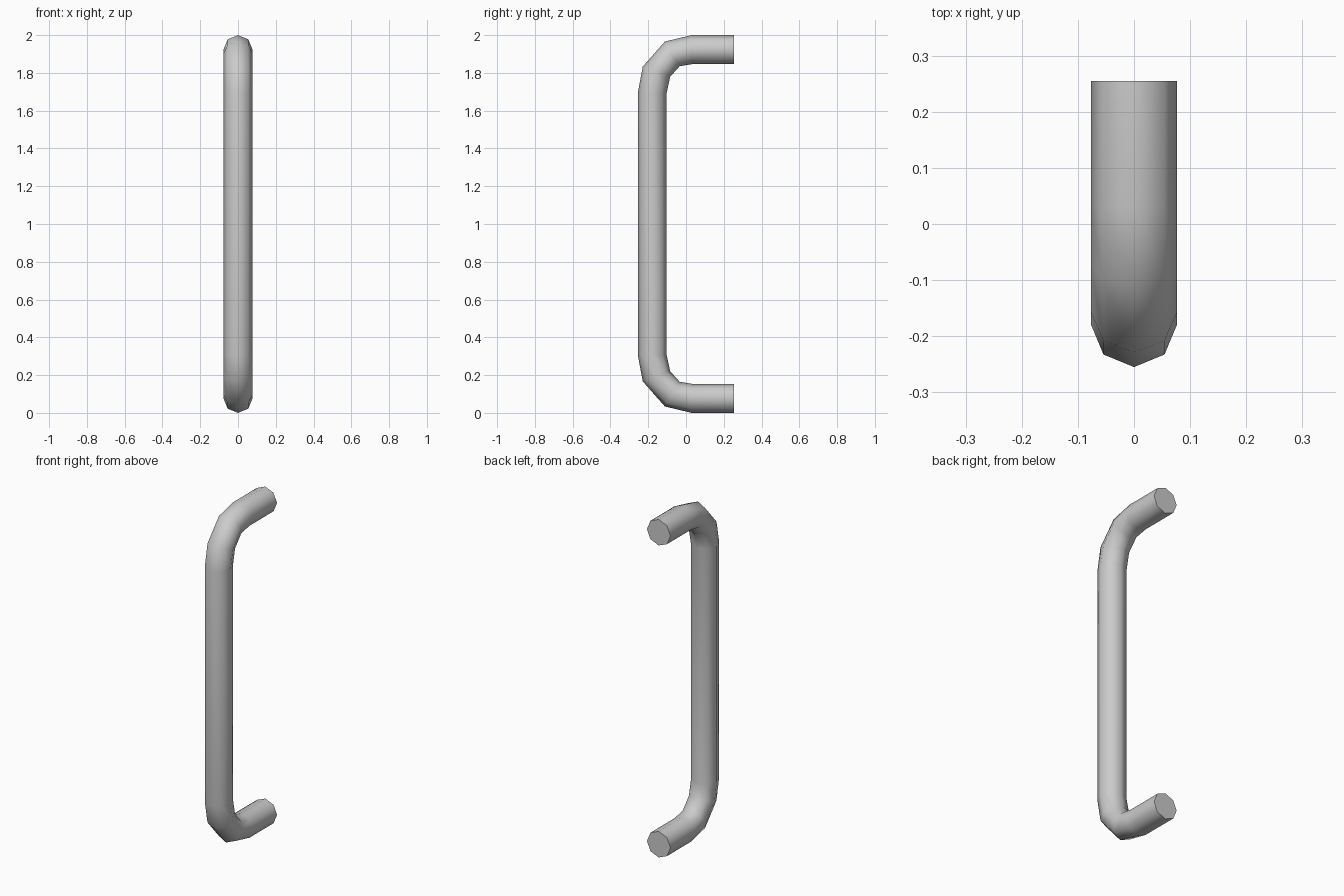
import bpy, bmesh, math
from mathutils import Vector

if "Cube" in bpy.data.objects:
    bpy.data.objects.remove(bpy.data.objects["Cube"])

SIDES, RX = 8, 0.077

# Upper half of the bend: (outer y, outer z, inner y, inner z) for each ring
half = [
    (0.255, 2.0, 0.255, 1.846),
    (0.03, 2.0, 0.03, 1.846),
    (-0.112, 1.966, -0.034, 1.835),
    (-0.229, 1.833, -0.084, 1.779),
    (-0.255, 1.695, -0.102, 1.695),
]
# Lower half is mirrored about z = 1
rings = half + [(a, 2 - b, c, 2 - d) for a, b, c, d in reversed(half)]

bm = bmesh.new()
loops = []
for oy, oz, iy, iz in rings:
    outer, inner = Vector((0, oy, oz)), Vector((0, iy, iz))
    mid, arm = (outer + inner) / 2, (outer - inner) / 2
    loop = []
    for k in range(SIDES):
        a = 2 * math.pi * k / SIDES
        loop.append(bm.verts.new(mid + arm * math.cos(a) + Vector((RX * math.sin(a), 0, 0))))
    loops.append(loop)

# Tube walls and flat end caps
for a, b in zip(loops, loops[1:]):
    for k in range(SIDES):
        n = (k + 1) % SIDES
        bm.faces.new((a[k], a[n], b[n], b[k]))
bm.faces.new(loops[0])
bm.faces.new(loops[-1])
bmesh.ops.recalc_face_normals(bm, faces=bm.faces)

mesh = bpy.data.meshes.new("pull_handle")
bm.to_mesh(mesh)
bm.free()
handle = bpy.data.objects.new("pull_handle", mesh)
bpy.context.collection.objects.link(handle)

# Smooth tube, sharp caps
bpy.context.view_layer.objects.active = handle
handle.select_set(True)
bpy.ops.object.shade_smooth_by_angle(angle=math.radians(60))
